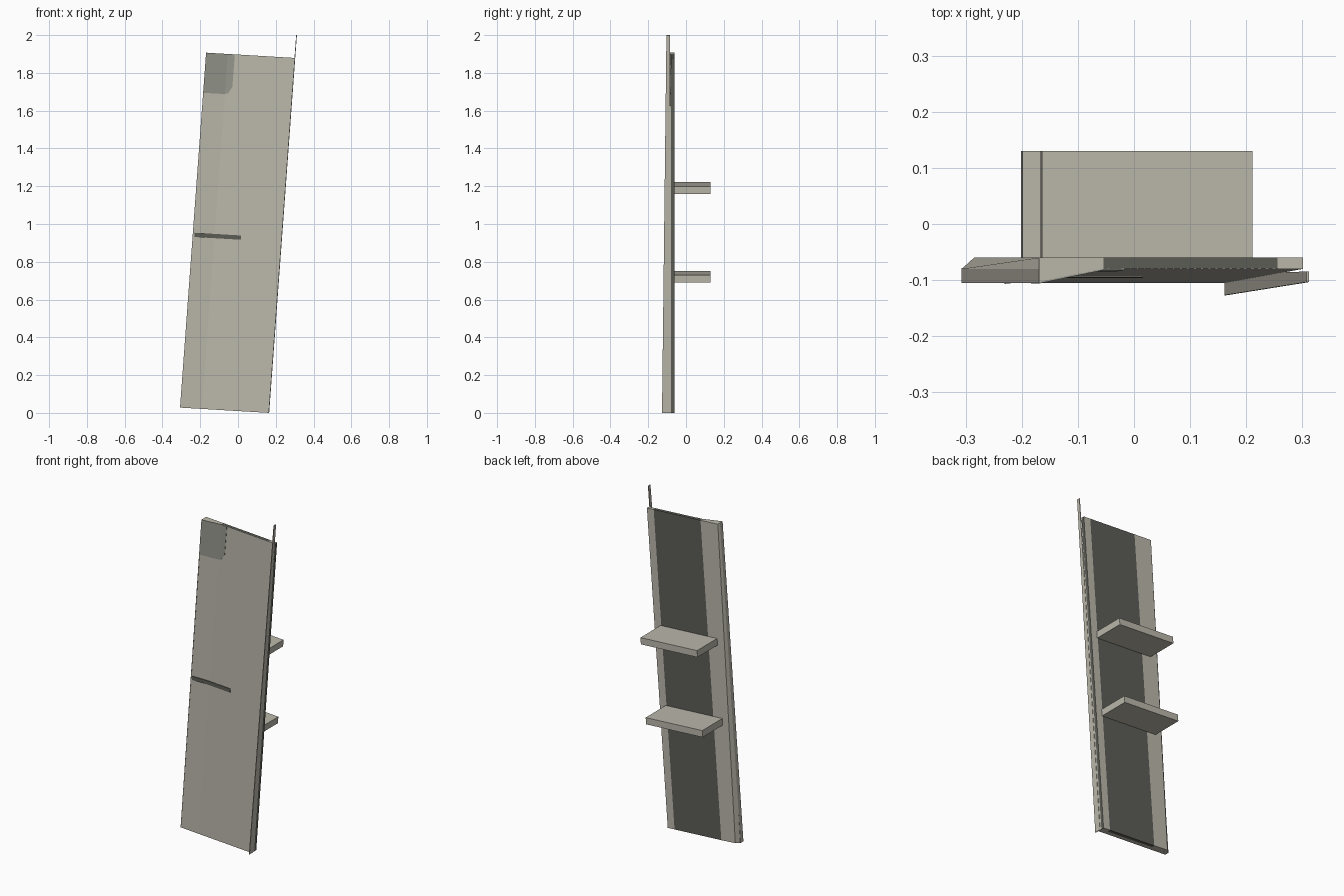
import bpy, bmesh

if "Cube" in bpy.data.objects:
    bpy.data.objects.remove(bpy.data.objects["Cube"])

WIDTH = 0.472


def material(name, rgb):
    m = bpy.data.materials.new(name)
    m.diffuse_color = (*rgb, 1)
    m.use_nodes = True
    m.node_tree.nodes["Principled BSDF"].inputs["Base Color"].default_value = m.diffuse_color
    return m


LIGHT = material("warm_light_grey", (0.50, 0.48, 0.41))
MID = material("mid_grey", (0.30, 0.31, 0.27))
DARK = material("dark_grey", (0.11, 0.11, 0.095))


def place(u, v, y):
    """Leaning panel space: u across the width, v = 0..1 up the length."""
    return (-0.307 + u + 0.138 * v, y, 0.028 * (1 - u / WIDTH) + 1.879 * v)


def ramp(low, high):
    return lambda u, v: low + (high - low) * v


def flat(y):
    return lambda u, v: y


def front_skin(u, v):
    """Front surface: leans back upward, with a crease near the left edge."""
    top = -0.104 + 0.024 * min(u / 0.115, 1)
    return -0.105 + (top + 0.105) * v


def plate(name, stations, front, back, mat, side_mat=None):
    """Closed plate lofted through stations of (u, v_bottom, v_top)."""
    bm = bmesh.new()
    rings = []
    for u, v0, v1 in stations:
        rings.append([bm.verts.new(place(u, v, fn(u, v)))
                      for fn, v in ((front, v0), (front, v1), (back, v1), (back, v0))])
    for a, b in zip(rings, rings[1:]):
        for i in range(4):
            j = (i + 1) % 4
            bm.faces.new((a[i], a[j], b[j], b[i]))
    bm.faces.new(rings[0])
    end = bm.faces.new(rings[-1])
    if side_mat:
        end.material_index = 1
    bmesh.ops.recalc_face_normals(bm, faces=bm.faces)
    me = bpy.data.meshes.new(name)
    bm.to_mesh(me)
    bm.free()
    me.materials.append(mat)
    if side_mat:
        me.materials.append(side_mat)
    ob = bpy.data.objects.new(name, me)
    bpy.context.collection.objects.link(ob)
    return ob


def span(*us, v0=0.0, v1=1.0):
    return [(u, v0, v1) for u in us]


# Back of the panel: light margins either side of a dark core
left_margin = plate("left_margin", span(0, 0.115), flat(-0.08), flat(-0.06), LIGHT)
plate("dark_core", span(0.115, 0.425), flat(-0.08), flat(-0.06), DARK)
plate("right_margin", span(0.425, 0.47), flat(-0.08), flat(-0.06), LIGHT, DARK)

# Tapering chamfer at the lower back left corner
for vert in left_margin.data.vertices:
    if vert.co.x < -0.3 and vert.co.y > -0.07:
        vert.co.x += 0.022

# Front cover, creased near the left edge
plate("front_cover", span(0, 0.115, 0.47), front_skin, flat(-0.078), LIGHT)

# Thin lips along both long edges; the right one runs past the top
plate("left_lip", span(0, 0.003), flat(-0.105), flat(-0.08), LIGHT)
plate("right_lip", span(0.468, WIDTH, v1=1.064),
      ramp(-0.127, -0.105), ramp(-0.088, -0.085), LIGHT)

# Corner patch and cross strip on the front
plate("corner_patch",
      [(0.001, 0.887, 1), (0.115, 0.887, 1), (0.132, 0.89, 1), (0.152, 0.908, 1)],
      lambda u, v: front_skin(u, v) - 0.002,
      lambda u, v: front_skin(u, v) + 0.001, MID)
plate("cross_strip", span(0.01, 0.115, 0.255, v0=0.481, v1=0.493),
      lambda u, v: front_skin(u, v) - 0.003,
      lambda u, v: front_skin(u, v) + 0.001, DARK)

# Two shelves on the back
for name, v in (("lower_shelf", 0.366), ("upper_shelf", 0.616)):
    plate(name, span(0.055, 0.43, v0=v, v1=v + 0.021), flat(-0.075), flat(0.13), LIGHT)
